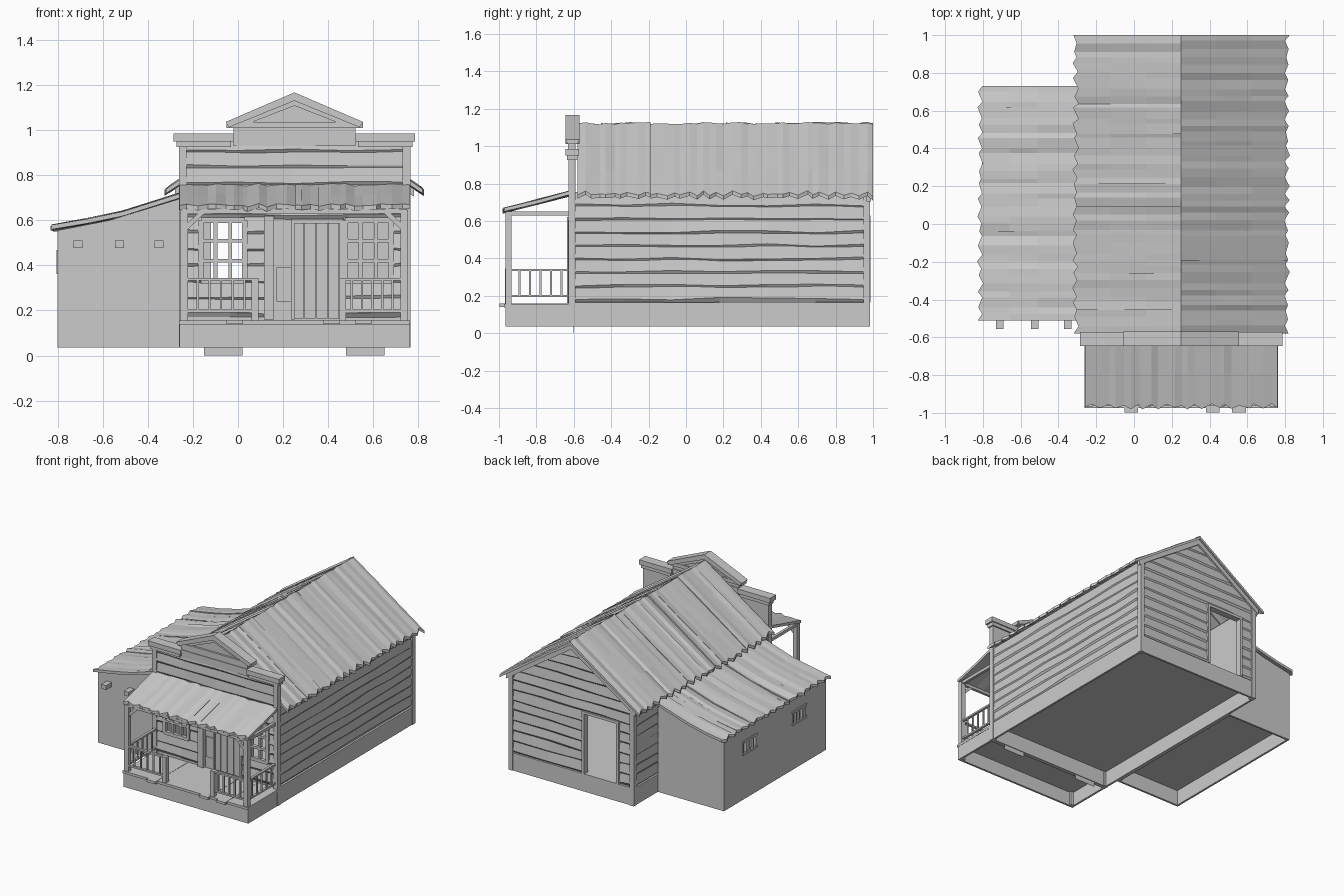
import bpy, bmesh, random
from mathutils import Vector

random.seed(4)
R = random.uniform
if "Cube" in bpy.data.objects:
    bpy.data.objects.remove(bpy.data.objects["Cube"])

mat = bpy.data.materials.new("weathered grey")
mat.use_nodes = True
GREY = (0.6, 0.6, 0.6, 1)
mat.diffuse_color = GREY
mat.node_tree.nodes["Principled BSDF"].inputs["Base Color"].default_value = GREY

parts = {}


def part(name):
    return parts.setdefault(name, bmesh.new())


def hexa(name, front, back):
    """Closed six-sided solid between two quads."""
    bm = part(name)
    a = [bm.verts.new(p) for p in front]
    b = [bm.verts.new(p) for p in back]
    bm.faces.new(a)
    bm.faces.new(b[::-1])
    for i in range(4):
        j = (i + 1) % 4
        bm.faces.new((a[i], b[i], b[j], a[j]))


def box(name, x0, x1, y0, y1, z0, z1):
    ring = [(x0, y0), (x1, y0), (x1, y1), (x0, y1)]
    hexa(name, [(x, y, z0) for x, y in ring], [(x, y, z1) for x, y in ring])


def prism(name, outline, y0, y1):
    """Extrude an x-z outline along y."""
    bm = part(name)
    a = [bm.verts.new((x, y0, z)) for x, z in outline]
    b = [bm.verts.new((x, y1, z)) for x, z in outline]
    bm.faces.new(a)
    bm.faces.new(b[::-1])
    for i in range(len(a)):
        j = (i + 1) % len(a)
        bm.faces.new((a[i], b[i], b[j], a[j]))


def panel(name, place, u0, u1, z0, z1, holes=(), depth=0.02):
    """Flat wall with rectangular openings."""
    us = sorted({u0, u1, *[h[0] for h in holes], *[h[1] for h in holes]})
    zs = sorted({z0, z1, *[h[2] for h in holes], *[h[3] for h in holes]})
    for a, b in zip(us, us[1:]):
        for c, d in zip(zs, zs[1:]):
            u, z = (a + b) / 2, (c + d) / 2
            if any(h[0] < u < h[1] and h[2] < z < h[3] for h in holes):
                continue
            ring = [(a, c), (b, c), (b, d), (a, d)]
            hexa(name, [place(s, 0, t) for s, t in ring], [place(s, -depth, t) for s, t in ring])


def siding(name, place, limits, z0, z1, rows, holes=()):
    """Wavy boards with bevelled undersides; limits(z) gives the two ends of a row."""
    step = (z1 - z0) / rows
    for r in range(rows):
        lo, hi = z0 + r * step, z0 + (r + 1) * step
        cuts = sorted(h for h in holes if h[2] < (lo + hi) / 2 < h[3])
        (l0, r0), (l1, r1) = limits(lo), limits(hi)
        starts = [(l0, l1)] + [(h[1], h[1]) for h in cuts]
        ends = [(h[0], h[0]) for h in cuts] + [(r0, r1)]
        for (a0, a1), (b0, b1) in zip(starts, ends):
            n = max(1, round((b0 - a0) / 0.25))
            edge = [(i / n, lo + R(-0.003, 0.012), R(0.011, 0.017)) for i in range(n + 1)]
            for (s, zs, os), (t, zt, ot) in zip(edge, edge[1:]):
                us, ut = a0 + (b0 - a0) * s, a0 + (b0 - a0) * t
                vs, vt = a1 + (b1 - a1) * s, a1 + (b1 - a1) * t
                hexa(name, [place(us, os, zs), place(ut, ot, zt), place(vt, 0.006, hi), place(vs, 0.006, hi)],
                     [place(us, -0.004, lo - 0.02), place(ut, -0.004, lo - 0.02),
                      place(vt, -0.004, hi), place(vs, -0.004, hi)])


def roof(name, profile, lo, hi, place):
    """Rippled planks running from eave to ridge, with a ragged eave."""
    down = Vector((0, 0, -0.02))
    n = round((hi - lo) / 0.04)
    ts = [lo] + [lo + (hi - lo) * (i + R(-0.3, 0.3)) / n for i in range(1, n)] + [hi]
    ragged = [(-1) ** i * R(0.004, 0.016) for i in range(n + 1)]

    def edge():
        """Heights along one plank edge, from eave to ridge."""
        base = R(-0.002, 0.01)
        return [base + R(-0.003, 0.003) for _ in profile]

    near = edge()
    for i in range(n):
        far = edge()
        for k, ((s0, z0), (s1, z1)) in enumerate(zip(profile, profile[1:])):
            e0, e1 = (ragged[j] / abs(s1 - s0) if k == 0 else 0 for j in (i, i + 1))
            q = [Vector(place(*p)) for p in (
                (s0 - (s1 - s0) * e0, ts[i], z0 - (z1 - z0) * e0 + near[k]),
                (s1, ts[i], z1 + near[k + 1]), (s1, ts[i + 1], z1 + far[k + 1]),
                (s0 - (s1 - s0) * e1, ts[i + 1], z0 - (z1 - z0) * e1 + far[k]))]
            hexa(name, q, [p + down for p in q])
        # now and then a plank starts at a new height
        near = edge() if R(0, 1) < 0.25 else far


def along_x(s, t, z): return (s, t, z)
def along_y(s, t, z): return (t, s, z)


def ramp(a, b, n):
    return [(a[0] + (b[0] - a[0]) * i / n, a[1] + (b[1] - a[1]) * i / n) for i in range(n + 1)]


def front(u, o, z): return (u, -0.61 - o, z)
def back(u, o, z): return (u, 0.965 + o, z)
def left(u, o, z): return (0.745 + o, u, z)
def right(u, o, z): return (-0.245 - o, u, z)
def shed_side(u, o, z): return (-0.8 - o, u, z)


def skirt(name, x0, x1, y0, y1, z0, z1, t=0.015):
    """Four low walls, open underneath."""
    box(name, x0, x1, y0, y0 + t, z0, z1)
    box(name, x0, x1, y1 - t, y1, z0, z1)
    for x in (x0, x1 - t):
        box(name, x, x + t, y0 + t, y1 - t, z0, z1)


# Main building: foundation, floor and walls
skirt("foundation", -0.26, 0.76, -0.61, 0.98, 0.035, 0.165)
box("main_floor", -0.25, 0.75, -0.6, 0.968, 0.148, 0.162)
for x in (-0.15, 0.48):
    box("footing_plate", x, x + 0.17, -0.602, -0.6, 0, 0.036)
DOOR = (-0.12, 0.145, 0.165, 0.61)
WINDOWS = [(-0.165, 0.03, 0.33, 0.6), (0.475, 0.68, 0.33, 0.6)]
for side, name in ((left, "left"), (right, "right")):
    panel(name + "_wall", side, -0.59, 0.965, 0.16, 0.755)
    siding(name + "_siding", side, lambda z: (-0.59, 0.95), 0.18, 0.755, 8)
panel("back_wall", back, -0.245, 0.745, 0.16, 0.75, [DOOR])
prism("back_gable", [(-0.245, 0.75), (0.745, 0.75), (0.25, 1.09)], 0.945, 0.965)


def gable(z):
    half = min(0.48, (1.085 - z) / 0.675)
    return 0.25 - half, 0.25 + half


siding("back_siding", back, gable, 0.18, 1.08, 12, [DOOR])
panel("front_wall", front, -0.25, 0.75, 0.16, 0.93, WINDOWS)
siding("front_siding", front, lambda z: (-0.23, 0.73), 0.185, 0.98, 11,
       WINDOWS + [(0.16, 0.47, 0.1, 0.62)])
for x in (-0.262, 0.73):
    box("corner_post", x, x + 0.034, -0.628, -0.59, 0.035, 0.93)
    box("corner_post", x, x + 0.034, 0.948, 0.984, 0.035, 0.745)

# Openings: back door frame, front window bars, front door
for x in (DOOR[0] - 0.02, DOOR[1]):
    box("back_door_frame", x, x + 0.02, 0.94, 0.987, 0.165, 0.63)
box("back_door_frame", DOOR[0], DOOR[1], 0.94, 0.987, 0.61, 0.63)
for a, b, c, d in WINDOWS:
    for i in range(4):
        x, w = a + (b - a) * i / 3, 0.012 if i in (0, 3) else 0.008
        box("window_bars", x - w, x + w, -0.63, -0.6, c, d)
    for i in range(4):
        z, w = c + (d - c) * i / 3, 0.012 if i in (0, 3) else 0.008
        box("window_bars", a, b, -0.628, -0.602, z - w, z + w)
for x, w in ((0.25, 0.04), (0.294, 0.05), (0.348, 0.05), (0.402, 0.046)):
    box("front_door", x, x + w, -0.62, -0.61, 0.165, 0.585)
for x in (0.235, 0.45):
    box("front_door_frame", x, x + 0.015, -0.63, -0.61, 0.16, 0.6)
box("front_door_frame", 0.235, 0.465, -0.63, -0.61, 0.585, 0.605)
box("door_side_panel", 0.17, 0.235, -0.618, -0.61, 0.24, 0.39)
box("pilaster", 0.115, 0.16, -0.635, -0.61, 0.16, 0.62)

# Main roof and gable trim
for s in (-1, 1):
    roof("main_roof", ramp((0.25 + s * 0.56, 0.74), (0.25, 1.118), 3), -0.58, 1.0, along_x)
    prism("gable_trim", [(0.25, 1.1), (0.25, 1.06), (0.25 + s * 0.53, 0.705), (0.25 + s * 0.53, 0.742)],
          0.965, 0.988)

# False front with side cornices and pediment
box("false_front_panel", -0.02, 0.52, -0.63, -0.59, 0.93, 1.015)
for x0, x1 in ((-0.285, -0.02), (0.52, 0.785)):
    box("cornice", x0 + 0.012, x1 - 0.012, -0.635, -0.58, 0.925, 0.95)
    box("cornice", x0, x1, -0.645, -0.572, 0.95, 0.985)
box("panel_band", -0.02, 0.52, -0.635, -0.585, 0.965, 0.985)
box("pediment_base", -0.05, 0.555, -0.637, -0.578, 1.01, 1.035)
prism("pediment_face", [(-0.02, 1.03), (0.52, 1.03), (0.25, 1.145)], -0.622, -0.59)
for s in (-1, 1):
    prism("pediment_rake", [(0.25, 1.167), (0.25, 1.13), (0.25 + s * 0.29, 1.012), (0.25 + s * 0.305, 1.036)],
          -0.645, -0.57)
    prism("pediment_inner_rake", [(0.25, 1.13), (0.25, 1.108), (0.25 + s * 0.2, 1.03), (0.25 + s * 0.25, 1.03)],
          -0.633, -0.58)

# Porch: skirt, deck, posts, rails, roof
skirt("porch_skirt", -0.26, 0.76, -0.966, -0.61, 0.035, 0.14)
box("porch_deck", -0.262, 0.762, -0.974, -0.61, 0.138, 0.156)
for x in (-0.05, 0.38, 0.52):
    box("loose_deck_board", x, x + 0.072, -0.998, -0.62, 0.14, 0.158)
for x, s in ((-0.238, 1), (0.738, -1)):
    box("porch_post", x - 0.017, x + 0.017, -0.966, -0.934, 0.035, 0.645)
    box("porch_side_beam", x - 0.01, x + 0.01, -0.95, -0.61, 0.628, 0.65)
    prism("porch_brace", [(x, 0.545), (x, 0.575), (x + s * 0.065, 0.635), (x + s * 0.095, 0.635)], -0.96, -0.944)
    for z in (0.2, 0.34):
        box("side_rail", x - 0.009, x + 0.009, -0.945, -0.61, z - 0.008, z + 0.004)
    for i in range(5):
        y = -0.89 + i * 0.056
        box("side_baluster", x - 0.005, x + 0.005, y - 0.005, y + 0.005, 0.2, 0.335)
box("porch_front_beam", -0.25, 0.75, -0.962, -0.942, 0.63, 0.65)
for x0, x1, newel in ((-0.23, 0.08, 0.075), (0.46, 0.73, 0.465)):
    for z in (0.2, 0.34):
        box("front_rail", x0, x1, -0.961, -0.943, z - 0.008, z + 0.004)
    box("newel_post", newel - 0.015, newel + 0.015, -0.967, -0.937, 0.155, 0.345)
    for i in range(1, 6):
        x = x0 + (x1 - x0) * i / 6
        box("front_baluster", x - 0.005, x + 0.005, -0.957, -0.947, 0.2, 0.335)
roof("porch_roof", ramp((-0.966, 0.664), (-0.61, 0.756), 2), -0.26, 0.76, along_y)

# Side shed: skirt, floor, walls with barred windows, beam ends, roof
skirt("shed_foundation", -0.8, -0.26, -0.49, 0.7, 0.035, 0.125)
box("shed_floor", -0.79, -0.26, -0.48, 0.69, 0.148, 0.162)
for y in (-0.49, 0.685):
    prism("shed_end_wall", [(-0.8, 0.12), (-0.26, 0.12), (-0.26, 0.695), (-0.57, 0.6), (-0.8, 0.555)], y, y + 0.015)
HOLES = [(y - 0.075, y + 0.075, 0.37, 0.46) for y in (-0.18, 0.4)]
panel("shed_side_wall", shed_side, -0.475, 0.685, 0.125, 0.555, HOLES, 0.015)
for a, b, c, d in HOLES:
    for i in range(5):
        y = a + (b - a) * i / 4
        box("shed_window_bar", -0.804, -0.79, y - 0.006, y + 0.006, c, d)
    for z in (c, d):
        box("shed_window_frame", -0.806, -0.785, a - 0.01, b + 0.01, z - 0.008, z + 0.008)
for x in (-0.71, -0.525, -0.35):
    box("beam_end", x - 0.02, x + 0.02, -0.555, -0.48, 0.478, 0.51)
roof("shed_roof", [(-0.815, 0.572), (-0.66, 0.6), (-0.51, 0.634), (-0.25, 0.716)], -0.512, 0.73, along_x)

# Turn every part into an object
for name, bm in parts.items():
    bmesh.ops.recalc_face_normals(bm, faces=bm.faces)
    mesh = bpy.data.meshes.new(name)
    bm.to_mesh(mesh)
    bm.free()
    mesh.materials.append(mat)
    bpy.context.collection.objects.link(bpy.data.objects.new(name, mesh))
